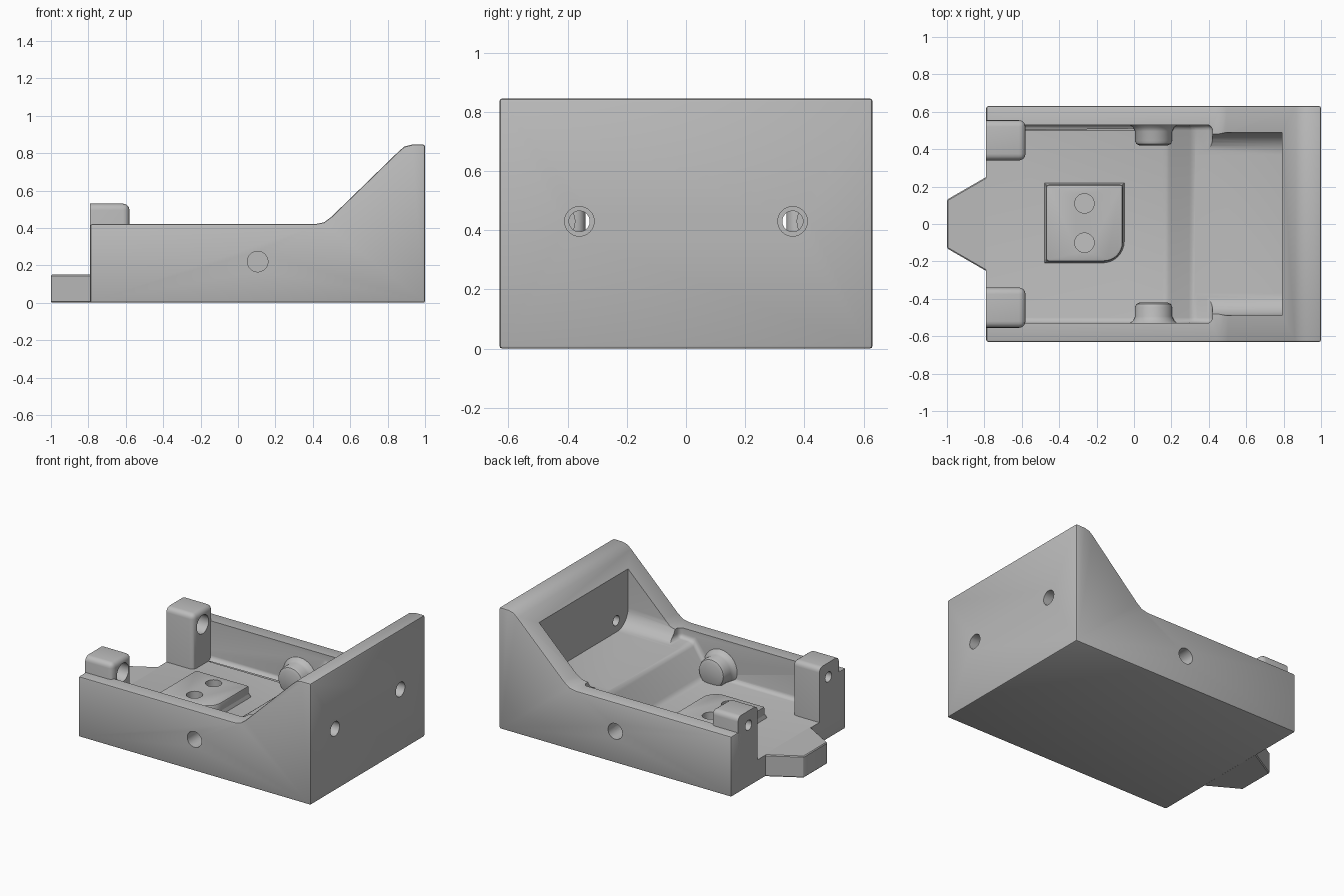
import bpy, bmesh
from math import pi, sin, cos, radians
from mathutils import Vector

if "Cube" in bpy.data.objects:
    bpy.data.objects.remove(bpy.data.objects["Cube"])

grey = bpy.data.materials.new("plain grey")
grey.use_nodes = True
GREY = (0.5, 0.5, 0.5, 1)
grey.diffuse_color = GREY
grey.node_tree.nodes["Principled BSDF"].inputs["Base Color"].default_value = GREY


def make(name, bm):
    bmesh.ops.recalc_face_normals(bm, faces=bm.faces)
    mesh = bpy.data.meshes.new(name)
    bm.to_mesh(mesh)
    bm.free()
    mesh.materials.append(grey)
    obj = bpy.data.objects.new(name, mesh)
    bpy.context.collection.objects.link(obj)
    return obj


def place(axis, p, q, d):
    return {"x": (d, p, q), "y": (p, d, q), "z": (p, q, d)}[axis]


def prism(name, pts, axis, start, end):
    """Extrude a flat outline along an axis."""
    bm = bmesh.new()
    face = bm.faces.new([bm.verts.new(place(axis, p, q, start)) for p, q in pts])
    out = bmesh.ops.extrude_face_region(bm, geom=[face])
    verts = [v for v in out["geom"] if isinstance(v, bmesh.types.BMVert)]
    bmesh.ops.translate(bm, verts=verts, vec=place(axis, 0, 0, end - start))
    return make(name, bm)


def arc(cx, cy, r, a, b, n):
    return [(cx + r * cos(radians(a + (b - a) * i / n)),
             cy + r * sin(radians(a + (b - a) * i / n))) for i in range(n + 1)]


def cylinder(axis, p, q, r, start, end):
    return prism("cutter", arc(p, q, r, 0, 360, 32)[:-1], axis, start, end)


def rect(a, b, c, d):
    return [(a, c), (b, c), (b, d), (a, d)]


def bake(obj):
    """Turn the modifier result into the object's own mesh."""
    bpy.context.view_layer.update()
    graph = bpy.context.evaluated_depsgraph_get()
    mesh = bpy.data.meshes.new_from_object(obj.evaluated_get(graph))
    obj.modifiers.clear()
    obj.data = mesh


def bevel(obj, width, segments=2):
    mod = obj.modifiers.new("bevel", "BEVEL")
    mod.width, mod.segments = width, segments
    bake(obj)
    return obj


def cut(obj, *cutters):
    for c in cutters:
        c.hide_render = True
        mod = obj.modifiers.new("cut", "BOOLEAN")
        mod.operation, mod.solver, mod.object = "DIFFERENCE", "EXACT", c
        bake(obj)
        bpy.data.objects.remove(c)


def hexagon(cx, cy, r):
    return arc(cx, cy, r, 30, 390, 6)[:-1]


def hex_groove(cx, cy, r, width=0.03, depth=0.025):
    """Ring-shaped cutter along a hexagon trimmed to the underside border."""
    bm = bmesh.new()
    bm.faces.new([bm.verts.new((x, y, -0.02)) for x, y in hexagon(cx, cy, r)])
    for co, no in (((0.95, 0, 0), (1, 0, 0)), ((0, 0.58, 0), (0, 1, 0)),
                   ((0, -0.58, 0), (0, -1, 0))):
        bmesh.ops.bisect_plane(bm, geom=bm.verts[:] + bm.edges[:] + bm.faces[:],
                               plane_co=co, plane_no=no, clear_outer=True)
    inner = bm.faces[:]
    bmesh.ops.inset_region(bm, faces=inner, thickness=width, use_even_offset=True)
    bmesh.ops.delete(bm, geom=inner, context="FACES")
    out = bmesh.ops.extrude_face_region(bm, geom=bm.faces[:])
    verts = [v for v in out["geom"] if isinstance(v, bmesh.types.BMVert)]
    bmesh.ops.translate(bm, verts=verts, vec=(0, 0, 0.02 + depth))
    return make("groove_cutter", bm)


# Body: side outline with a ramp up to the tall end wall
outline = [(-0.79, 0), (1, 0), (1, 0.845), (0.93, 0.845), (0.89, 0.835),
           (0.86, 0.81), (0.5, 0.46), (0.46, 0.43), (0.41, 0.42), (-0.79, 0.42)]
body = bevel(prism("body", outline, "y", -0.63, 0.63), 0.01)

# Main tray, open at one end, and the raised pocket in front of the end wall
tray = prism("tray_cutter", [(-0.95, 0.15), (0.18, 0.15), (0.31, 0.352),
                             (0.42, 0.352), (0.42, 1), (-0.95, 1)],
             "y", -0.53, 0.53)
bevel(tray, 0.03, 4)
pocket_outline = ([(-0.49, 1)] + arc(-0.37, 0.47, 0.12, 180, 270, 8)
                  + arc(0.37, 0.47, 0.12, 270, 360, 8) + [(0.49, 1)])
pocket = prism("pocket_cutter", pocket_outline, "x", 0.28, 0.79)
cut(body, tray, pocket)

# Screw holes through the end wall and the sides
for s in (-1, 1):
    cut(body, cylinder("x", s * 0.36, 0.43, 0.035, 0.7, 1.1),
        cylinder("x", s * 0.36, 0.43, 0.05, 0.93, 1.1),
        cylinder("y", 0.105, 0.22, 0.055, s * 0.45, s * 0.7))

# Honeycomb grooves on the underside
PITCH = 0.525
centres = [(x * PITCH, s * 0.455) for x in (-1, 0, 1) for s in (-1, 1)]
centres += [(-0.775 + i * PITCH, 0) for i in (1, 2, 3)]
for cx, cy in centres:
    cut(body, hex_groove(cx, cy, 0.26))
cut(body, hex_groove(-0.775, 0, 0.285))

parts = [body]

# Half-hexagon tongue at the open end
tongue_outline = [p for p in hexagon(-0.775, 0, 0.26) if p[0] < -0.7]
tongue = bevel(prism("tongue", tongue_outline, "z", 0, 0.15), 0.006, 1)
parts.append(tongue)

for s, side in ((-1, "right"), (1, "left")):
    # Corner post with a screw hole and a nut recess
    post = prism(side + "_post", rect(-0.79, -0.58, *sorted((s * 0.34, s * 0.555))),
                 "z", 0.1, 0.53)
    bm = bmesh.new()
    bm.from_mesh(post.data)
    edges = [e for e in bm.edges
             if max(v.co.x for v in e.verts) > -0.6
             and min(v.co.x for v in e.verts) > -0.6
             or all(v.co.z > 0.5 for v in e.verts)
             and abs(e.verts[0].co.x - e.verts[1].co.x) > 0.1]
    bmesh.ops.bevel(bm, geom=edges, offset=0.035, segments=4,
                    profile=0.5, affect="EDGES")
    bm.to_mesh(post.data)
    bm.free()
    cut(post, cylinder("x", s * 0.44, 0.43, 0.035, -0.9, -0.5),
        cylinder("x", s * 0.44, 0.43, 0.065, -0.68, -0.5))
    parts.append(post)

    # Flared round boss behind the side hole
    bm = bmesh.new()
    profile = [(0, 0.42), (0.075, 0.42), (0.093, 0.428), (0.1, 0.445),
               (0.1, 0.495), (0.11, 0.517), (0.135, 0.535), (0.135, 0.56), (0, 0.56)]
    verts = [bm.verts.new((0.105 + r, s * y, 0.22)) for r, y in profile]
    edges = [bm.edges.new(pair) for pair in zip(verts, verts[1:])]
    bmesh.ops.spin(bm, geom=verts + edges, cent=(0.105, 0, 0.22), axis=(0, 1, 0),
                   angle=2 * pi, steps=32)
    bmesh.ops.remove_doubles(bm, verts=bm.verts[:], dist=0.0005)
    boss = make(side + "_boss", bm)
    cut(boss, cylinder("y", 0.105, 0.22, 0.055, s * 0.45, s * 0.7))
    parts.append(boss)

# Raised mounting pad with one rounded corner, a sloped foot and two blind holes
def pad_outline(g):
    return ([(-0.47 - g, 0.21 + g), (-0.47 - g, -0.2 - g)]
            + arc(-0.16, -0.1, 0.1 + g, 270, 360, 8) + [(-0.06 + g, 0.21 + g)])


pad = bevel(prism("mounting_pad", pad_outline(0), "z", 0.1, 0.23), 0.012)
foot = prism("pad_foot", pad_outline(0.025), "z", 0.1, 0.175)
top = [v for v in foot.data.vertices if v.co.z > 0.15]
for v in top:
    v.co.x = -0.265 + (v.co.x + 0.265) * 0.89
    v.co.y = 0.005 + (v.co.y - 0.005) * 0.89
for y in (-0.1, 0.11):
    for obj in (pad, foot):
        cut(obj, cylinder("z", -0.265, y, 0.052, 0.13, 0.3))
parts += [pad, foot]

# Smooth the rounded areas and keep the hard edges
bpy.ops.object.select_all(action="DESELECT")
for obj in parts:
    obj.select_set(True)
bpy.context.view_layer.objects.active = body
bpy.ops.object.shade_smooth_by_angle(angle=radians(30))
